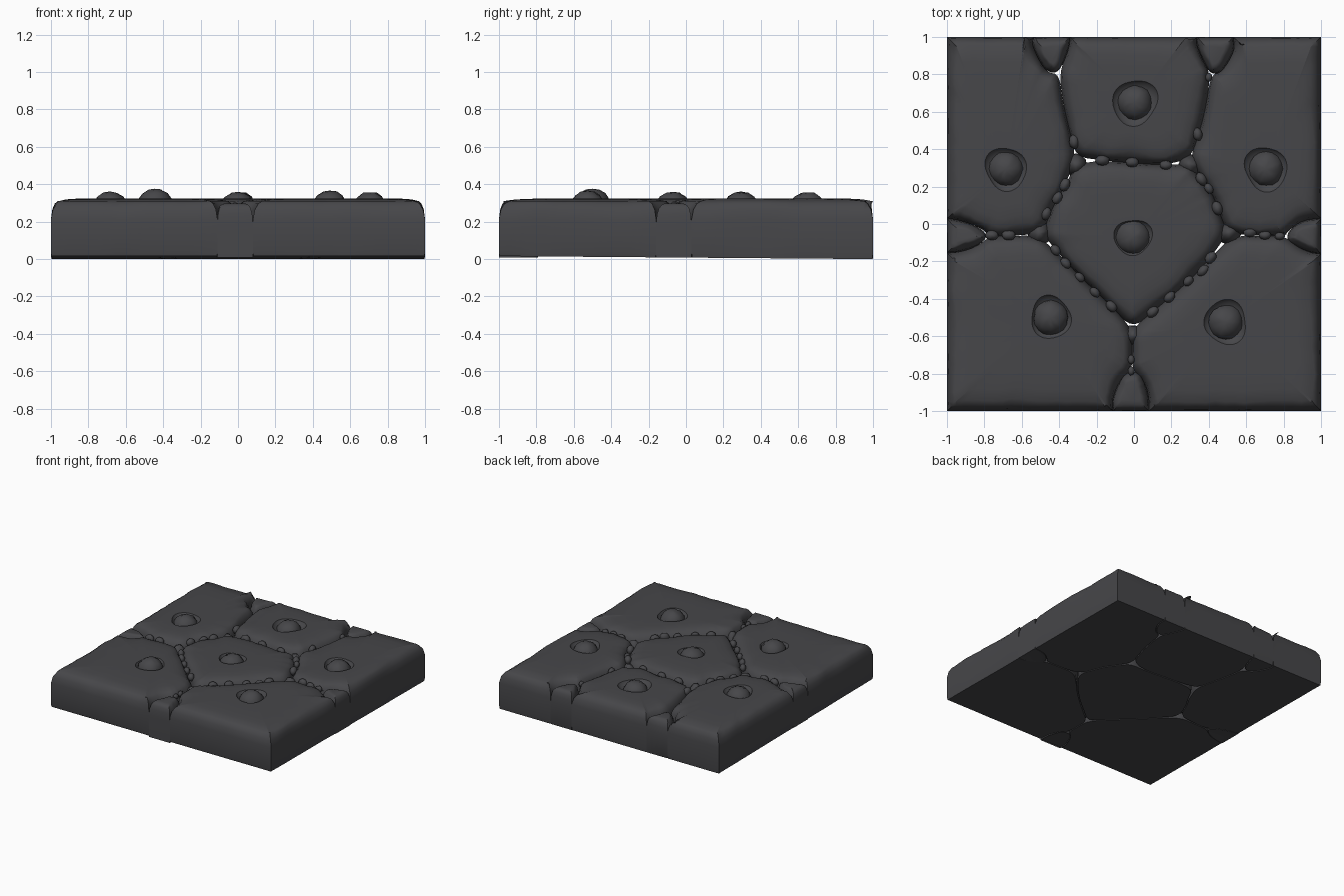
import bpy, bmesh, math, random
from mathutils import Vector

if "Cube" in bpy.data.objects:
    bpy.data.objects.remove(bpy.data.objects["Cube"])

random.seed(4)
mat = bpy.data.materials.new("dark basalt grey")
mat.diffuse_color = (0.062, 0.062, 0.067, 1)
mat.use_nodes = True
mat.node_tree.nodes["Principled BSDF"].inputs["Base Color"].default_value = mat.diffuse_color


def finish(name, bm, angle=40):
    bmesh.ops.recalc_face_normals(bm, faces=bm.faces)
    me = bpy.data.meshes.new(name)
    bm.to_mesh(me)
    bm.free()
    me.materials.append(mat)
    me.shade_smooth()
    me.set_sharp_from_angle(angle=math.radians(angle))
    ob = bpy.data.objects.new(name, me)
    bpy.context.collection.objects.link(ob)
    return ob


def on_wall(p):
    return max(abs(p.x), abs(p.y)) > 0.999


def outline(pts):
    """Round the inner corners, keep the outer square, resample evenly."""
    pts = [Vector(p) for p in pts]
    for _ in range(2):
        out = []
        for i, p in enumerate(pts):
            if on_wall(p):
                out.append(p)
            else:
                out += [p.lerp(pts[i - 1], 0.25), p.lerp(pts[(i + 1) % len(pts)], 0.25)]
        pts = out
    res = []
    for i, p in enumerate(pts):
        q = pts[(i + 1) % len(pts)]
        n = max(1, round((q - p).length / 0.05))
        res += [p.lerp(q, k / n) for k in range(n)]
    res = [p for i, p in enumerate(res) if (p - res[i - 1]).length > 1e-3]
    area = sum(res[i - 1].cross(res[i]) for i in range(len(res)))
    return res if area > 0 else res[::-1]


def inset(pts, d, wear):
    out = []
    for i, p in enumerate(pts):
        a, b = p - pts[i - 1], pts[(i + 1) % len(pts)] - p
        n1, n2 = (Vector((-v.y, v.x)).normalized() for v in (a, b))
        m = (n1 + n2).normalized()
        out.append(p + m * d * wear[i] / max(0.7, m.dot(n1)))
    return out


def stone(name, pts, top, soft, centre=None, rim=0.12):
    pts = outline(pts)
    n = len(pts)
    raw = [random.uniform(0.6, 1.4) for _ in pts]
    wear = [(raw[i - 1] + raw[i] + raw[(i + 1) % n]) / 3 for i in range(n)]
    mid = Vector(centre) if centre else sum(pts, Vector((0, 0))) / n
    bm = bmesh.new()

    def add(ring, z):
        return [bm.verts.new((p.x, p.y, z)) for p in ring]

    # flat base (very slightly tilted) and worn sides
    rings = [[bm.verts.new((p.x, p.y, 0.008 - 0.008 * p.y)) for p in inset(pts, 0.004, wear)]]
    for d, dz in ((0, -0.29), (0, -0.11), (0.010, -0.058), (0.028, -0.027), (0.05, -0.013)):
        last = inset(pts, d * soft, wear)
        rings.append(add(last, top + dz))
    for f, dz in ((0.14, -0.004), (0.35, 0)):
        rings.append(add([p.lerp(mid, f) for p in last], top + dz))
    if centre:
        # shallow socket around the stud
        for k, (r, dz) in enumerate(((rim, 0), (rim * 0.9, -0.018), (rim * 0.6, -0.035))):
            ring = []
            for i, p in enumerate(last):
                v = (p - mid).normalized()
                a = math.atan2(v.y, v.x)
                wob = 1 + 0.06 * math.sin(3 * a + mid.x * 9) + 0.05 * math.cos(2 * a + mid.y * 7)
                ring.append(mid + v * r * wob)
            rings.append(add(ring, top + dz))
    for a, b in zip(rings, rings[1:]):
        for i in range(n):
            bm.faces.new((a[i - 1], a[i], b[i], b[i - 1]))
    bm.faces.new(rings[0][::-1])
    bm.faces.new(rings[-1])
    finish(name, bm)


def ball(name, x, y, z, sx, sy, sz, rot=0, seg=12):
    bm = bmesh.new()
    bmesh.ops.create_uvsphere(bm, u_segments=seg, v_segments=8, radius=1)
    for v in bm.verts:
        v.co *= random.uniform(0.96, 1.04)
    ob = finish(name, bm, 60)
    ob.location, ob.scale, ob.rotation_euler.z = (x, y, z), (sx, sy, sz), rot


# seams shared by neighbouring stones
s_tl = [(-.40, .80), (-.38, .65), (-.34, .48), (-.31, .36)]
s_tr = [(.40, .80), (.38, .60), (.34, .46), (.30, .35)]
s_ct = [(-.31, .34), (-.17, .34), (0, .325), (.16, .315), (.30, .33)]
s_cl = [(-.31, .32), (-.37, .20), (-.43, .10), (-.49, -.05)]
s_cr = [(.30, .32), (.36, .24), (.42, .16), (.45, .08), (.50, -.05)]
s_bl = [(-.49, -.06), (-.41, -.15), (-.29, -.28), (-.12, -.44), (-.01, -.56)]
s_br = [(.50, -.06), (.41, -.18), (.29, -.31), (.10, -.47), (-.01, -.56)]
s_l = [(-.52, -.06), (-.67, -.065), (-.77, -.065)]
s_r = [(.53, -.06), (.70, -.065), (.81, -.065)]
s_b = [(-.01, -.58), (-.01, -.68), (-.01, -.78)]

# small wedge stones at the tile border
w_l = [(-1, .03), (-.93, .02), (-.82, -.02), (-.78, -.07), (-.84, -.12), (-.93, -.15), (-1, -.155)]
w_r = [(1, .03), (.90, .02), (.82, -.04), (.82, -.10), (.92, -.15), (1, -.16)]
w_b = [(-.11, -1), (-.12, -.95), (-.08, -.84), (-.04, -.79), (.03, -.79), (.06, -.85), (.08, -.93), (.08, -1)]
w_tl = [(-.53, 1), (-.55, .97), (-.50, .86), (-.46, .81), (-.40, .81), (-.35, .93), (-.34, 1)]
w_tr = [(.34, 1), (.33, .97), (.37, .87), (.41, .80), (.47, .81), (.54, .93), (.53, 1)]
for nm, w in (("left", w_l), ("right", w_r), ("front", w_b), ("back_left", w_tl), ("back_right", w_tr)):
    stone("wedge_stone_" + nm, w, 0.298, 0.5)

# six large paving stones, each with a stud
stones = {
    "centre": (s_cl[::-1] + s_ct[1:-1] + s_cr + s_br[1:] + s_bl[::-1][1:-1], (-.005, -.07), .375 - .015, .098),
    "back": (w_tl[4:] + w_tr[:4] + s_tr[1:] + s_ct[::-1][1:-1] + s_tl[::-1][:-1], (.005, .65), .36, .12),
    "back_left": ([(-1, 1)] + w_tl[:4] + s_tl + s_cl[1:] + s_l[1:] + w_l[:3][::-1], (-.685, .295), .36, .112),
    "back_right": ([(1, 1)] + w_tr[3:][::-1] + s_tr[1:] + s_cr[1:] + s_r[1:] + w_r[:3][::-1], (.705, .295), .36, .115),
    "front_left": (w_l[4:][::-1] + s_l[::-1] + s_bl[1:] + s_b[1:] + w_b[:3][::-1] + [(-1, -1)], (-.445, -.50), .377, .11),
    "front_right": (w_r[4:][::-1] + s_r[::-1] + s_br[1:] + s_b[1:] + w_b[5:] + [(1, -1)], (.49, -.525), .366, .115),
}
for nm, (pts, c, ztop, rim) in stones.items():
    stone("paving_stone_" + nm, pts, 0.323, 1, c, rim)
    ball("stud_" + nm, c[0], c[1], ztop - 0.09, 0.096, 0.096, 0.09, 0, 16)

# larger filler stones where three seams meet
for i, (x, y, r) in enumerate([(-.31, .315, .06), (.30, .315, .06), (.51, -.05, .06),
                               (-.505, -.05, .063), (-.005, -.595, .055)]):
    ball("junction_stone_%d" % (i + 1), x, y, 0.17, r, r * 1.05, 0.125, i)

# pebbles lying in the seams: x, y, direction in degrees
pebbles = [(-.17, .34, 0), (-.01, .33, 0), (.17, .315, 0), (-.32, .44, 95), (.34, .48, 100),
           (.36, .24, 125), (.40, .19, 120), (.445, .085, 110), (.62, -.045, 0), (.70, -.06, 0),
           (.41, -.18, 50), (.37, -.25, 50), (.29, -.305, 45), (.19, -.39, 45), (.10, -.47, 40),
           (-.12, -.44, 130), (-.21, -.365, 135), (-.29, -.285, 135), (-.365, -.21, 130), (-.42, -.14, 125),
           (-.47, .055, 70), (-.41, .14, 60), (-.37, .21, 65), (-.67, -.06, 0), (-.76, -.06, 0),
           (.78, -.065, 0), (-.015, -.725, 90), (-.015, -.785, 90), (.40, .785, 90)]
for i, (x, y, a) in enumerate(pebbles):
    r = random.uniform(0.026, 0.034) * (0.75 if i > 24 else 1)
    ball("pebble_%02d" % (i + 1), x, y, 0.282, r * 1.15, r * 0.85, r, math.radians(a), 10)
